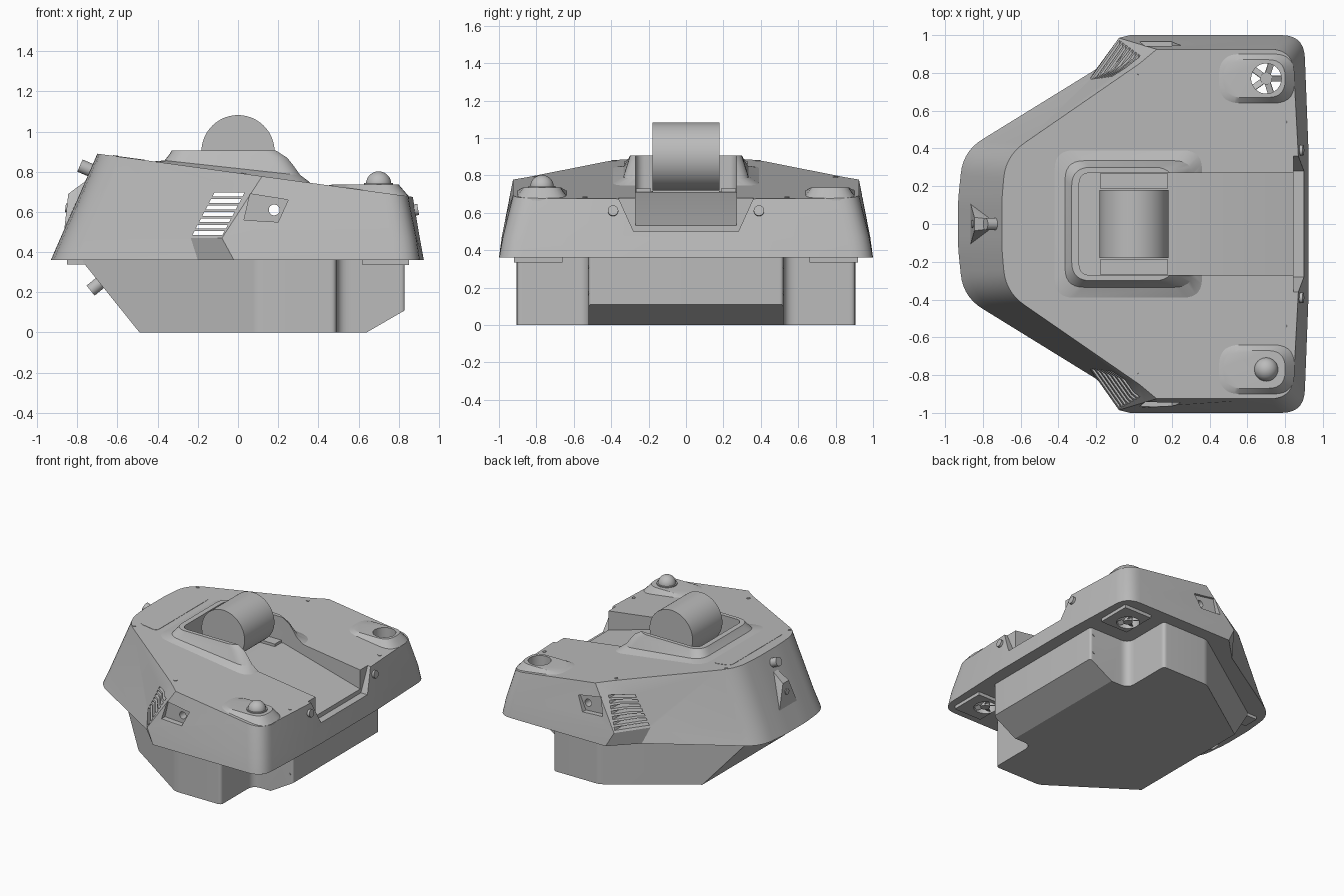
import bpy, bmesh, math
from mathutils import Vector, Matrix

cube = bpy.data.objects.get("Cube")
if cube:
    bpy.data.objects.remove(cube)

grey = bpy.data.materials.new("warm_grey_plastic")
grey.use_nodes = True
grey.diffuse_color = (0.5, 0.5, 0.5, 1)
grey.node_tree.nodes["Principled BSDF"].inputs["Base Color"].default_value = (0.5, 0.5, 0.5, 1)
parts = []


def make(name, bm):
    bmesh.ops.recalc_face_normals(bm, faces=bm.faces)
    mesh = bpy.data.meshes.new(name)
    bm.to_mesh(mesh)
    bm.free()
    mesh.materials.append(grey)
    ob = bpy.data.objects.new(name, mesh)
    bpy.context.collection.objects.link(ob)
    parts.append(ob)
    return ob


def loft_into(bm, rings):
    rows = [[bm.verts.new(p) for p in ring] for ring in rings]
    n = len(rows[0])
    for a, b in zip(rows, rows[1:]):
        for i in range(n):
            j = (i + 1) % n
            bm.faces.new((a[i], a[j], b[j], b[i]))
    bm.faces.new(rows[0])
    bm.faces.new(rows[-1])


def loft(name, rings):
    bm = bmesh.new()
    loft_into(bm, rings)
    return make(name, bm)


def prism(name, pts, axis, lo, hi):
    place = {"x": lambda p, t: (t, p[0], p[1]),
             "y": lambda p, t: (p[0], t, p[1]),
             "z": lambda p, t: (p[0], p[1], t)}[axis]
    return loft(name, [[place(p, t) for p in pts] for t in (lo, hi)])


def box(name, x, y, z):
    return prism(name, [(x[0], y[0]), (x[1], y[0]), (x[1], y[1]), (x[0], y[1])], "z", *z)


def cyl(name, centre, axis, r, length, sides=32):
    m = Matrix.Translation(centre) @ Vector(axis).to_track_quat("Z", "Y").to_matrix().to_4x4()
    bm = bmesh.new()
    bmesh.ops.create_cone(bm, cap_ends=True, segments=sides, radius1=r, radius2=r,
                          depth=length, matrix=m)
    return make(name, bm)


def rounded(corners, seg=7):
    """Outline with each (x, y, r) corner eased over the distance r."""
    out = []
    for i, (x, y, r) in enumerate(corners):
        p = Vector((x, y))
        if r == 0:
            out.append(p)
            continue
        a = p + (Vector(corners[i - 1][:2]) - p).normalized() * r
        b = p + (Vector(corners[(i + 1) % len(corners)][:2]) - p).normalized() * r
        for k in range(seg + 1):
            t = k / seg
            out.append(a * (1 - t) ** 2 + p * 2 * t * (1 - t) + b * t * t)
    return out


def both_sides(half):
    return half + [(x, -y, r) for x, y, r in reversed(half)]


def rect(x0, x1, y0, y1, r):
    return rounded([(x0, y0, r), (x1, y0, r), (x1, y1, r), (x0, y1, r)])


def cut(target, *cutters):
    for c in cutters:
        mod = target.modifiers.new("cut", "BOOLEAN")
        mod.operation, mod.solver, mod.object = "DIFFERENCE", "EXACT", c
        bpy.context.view_layer.objects.active = target
        bpy.ops.object.modifier_apply(modifier=mod.name)


def discard(*cutters):
    for c in cutters:
        parts.remove(c)
        bpy.data.objects.remove(c)


def top(x):
    """Height of the sloping top deck."""
    return 0.89 - 0.137 * (x + 0.7)


# Upper shell: bottom, lower and top outline of each corner, plus rounding
shell_rows = [((-.932, .12), (-.884, .12), (-.70, .12), .05),
              ((-.905, .385), (-.86, .37), (-.68, .36), .12),
              ((-.20, .82), (-.235, .765), (.03, .85), 0),
              ((-.02, 1.0), (-.08, .985), (.12, .925), 0),
              ((.90, 1.0), (.885, .98), (.84, .925), .12),
              ((.925, .36), (.905, .36), (.87, .36), 0)]
rings = []
for level, height in enumerate((lambda x: .36, lambda x: .47, top)):
    outline = rounded(both_sides([(*row[level], row[3]) for row in shell_rows]))
    rings.append([(p.x, p.y, height(p.x)) for p in outline])
shell = loft("upper_shell", rings)

# Raised rim around the roller bay
rings = []
for x0, x1, y, f in ((-.42, .36, .39, -.3), (-.42, .36, .39, 0),
                     (-.365, .315, .335, .2), (-.34, .26, .31, .75), (-.33, .21, .30, 1)):
    rings.append([(p.x, p.y, top(p.x) + f * ((.905 - top(p.x)) if f > 0 else .1))
                  for p in rect(x0, x1, -y, y, .1)])
rim = loft("bay_rim", rings)

# Corner pads for the beacons
pads = {}
for s, side in ((-1, "right"), (1, "left")):
    low = rect(.45, .85, s * .77 - .13, s * .77 + .13, .11)
    high = rect(.47, .80, s * .77 - .10, s * .77 + .10, .09)
    pads[s] = loft(side + "_beacon_pad", [[(p.x, p.y, top(p.x) - .03) for p in low],
                                          [(p.x, p.y, top(p.x)) for p in low],
                                          [(p.x, p.y, .736) for p in high]])

# Roller bay with ramp running out at the rear
bay = prism("bay_cutter", [(-.29, .71), (.2, .71), (1, .49), (1, 1.2), (-.29, 1.2)],
            "y", -.27, .27)
bm = bmesh.new()
bm.from_mesh(bay.data)
ends = [e for e in bm.edges if all(v.co.x < -.28 for v in e.verts)
        and abs(e.verts[0].co.z - e.verts[1].co.z) > .1]
bmesh.ops.bevel(bm, geom=ends, offset=.05, segments=5, profile=.5, affect="EDGES")
bm.to_mesh(bay.data)
bm.free()
flare = prism("flare_cutter", [(-.28, .5), (.28, .5), (.38, .72), (.38, .9), (-.38, .9), (-.38, .72)],
              "x", .845, 1.1)
cut(rim, bay)
cut(shell, bay, flare)
discard(bay, flare)

# Louvre slots across both flank vents
bm = bmesh.new()
for i in range(7):
    z = .485 + i * .032
    x = -.235 + (z - .47) * .52
    loft_into(bm, [[(x + dx, y, z + dz) for dx, dz in ((0, 0), (.15, 0), (.16, .019), (.01, .019))]
                   for y in (-1.1, 1.1)])
slots = make("slot_cutter", bm)
port = cyl("port_cutter", (.18, 0, .61), (0, 1, 0), .027, 2.4)
cut(shell, slots, port)
discard(slots, port)

# Flank pockets, fan shafts and fan units
for s, side in ((-1, "right"), (1, "left")):
    pocket = prism("pocket_cutter", [(.03, .56), (.2, .55), (.25, .66), (.06, .69)],
                   "y", *sorted((s * .925, s * 1.1)))
    shaft = cyl("shaft_cutter", (.7, s * .77, .9 if s > 0 else .2), (0, 0, 1), .08,
                1.6 if s > 0 else .8, 40)
    plate = box(side + "_fan_plate", (.62, .85), (s * .79 - .13, s * .79 + .13), (.335, .362))
    cut(shell, pocket, shaft)
    cut(plate, shaft)
    if s > 0:
        cut(pads[s], shaft)
    discard(pocket, shaft)
    cyl(side + "_fan_hub", (.7, s * .77, .352), (0, 0, 1), .032, .03)
    bm = bmesh.new()
    for i in range(5):
        a = i * math.tau / 5
        turn = Matrix.Translation((.7, s * .77, .355)) @ Matrix.Rotation(a, 4, "Z")
        m = turn @ Matrix.Translation((.055, 0, 0)) @ Matrix.Rotation(.5, 4, "X") \
            @ Matrix.Diagonal((.06, .035, .005, 1))
        bmesh.ops.create_cube(bm, size=1, matrix=m)
    make(side + "_fan_blades", bm)
    # Small fittings on each side
    box(side + "_nose_bracket", (-.85, -.76), (s * .25 - .06, s * .25 + .06), (.338, .362))
    box(side + "_roller_mount", (-.18, .18), (s * .228 - .04, s * .228 + .04), (.705, .73))
    cyl(side + "_rear_sensor", (.882, s * .39, .61), (1, 0, .17), .028, .03, 24)
    for n, (x, y) in enumerate(((-.61, .385), (.03, .80), (.82, .54))):
        cyl(f"{side}_deck_screw_{n}", (x, s * y, top(x)), (.136, 0, 1), .013, .008, 12)
    cyl(side + "_rim_screw", (-.25, s * .19, .712), (0, 0, 1), .013, .01, 12)
    for n, (x, z) in enumerate(((.8, .31), (.8, .17))):
        cyl(f"{side}_base_screw_{n}", (x, s * .52, z), (0, 1, 0), .011, .01, 12)

# Thin access panel on the nose deck
panel = rect(-.61, -.46, -.33, .33, .04)
loft("access_panel", [[(p.x, p.y, top(p.x) + h) for p in panel] for h in (-.005, .002)])

# Roller and beacon dome
cyl("roller", (0, 0, .9), (0, 1, 0), .182, .36, 72)
cyl("beacon_collar", (.7, -.77, .735), (0, 0, 1), .072, .016, 40)
bm = bmesh.new()
bmesh.ops.create_uvsphere(bm, u_segments=32, v_segments=16, radius=.063,
                          matrix=Matrix.Translation((.7, -.77, .739)))
make("beacon_dome", bm)

# Nose sensor hood and knobs
bm = bmesh.new()
for x, y, z in ((-.866, .11, .5), (-.845, .035, .69), (-.75, .025, .76), (-.7, .1, .5)):
    for s in (-1, 1):
        bm.verts.new((x, s * y, z))
bmesh.ops.convex_hull(bm, input=bm.verts)
make("nose_sensor_hood", bm)
cyl("nose_sensor_lens", (-.853, 0, .62), (-1, 0, .11), .022, .012, 24)
cyl("nose_button", (-.75, 0, .815), (-.92, 0, .4), .033, .08, 24)
cyl("lower_nose_button", (-.695, 0, .24), (-.78, 0, -.63), .032, .1, 24)

# Lower body, with raked nose and a bevelled tail
plan = rounded(both_sides([(-.80, .29, 0), (.1, .905, .03), (.49, .905, .03),
                           (.49, .52, .07), (.83, .52, .02)]))
base = prism("lower_body", plan, "z", 0, .37)
rake = prism("rake_cutter", [(-.482, -.01), (-.82, .41), (-1.1, .41), (-1.1, -.01)], "y", -1, 1)
tail = prism("tail_cutter", [(.6227, -.01), (.8991, .15), (1, .15), (1, -.01)], "y", -1, 1)
cut(base, rake, tail)
discard(rake, tail)

# Smooth curved parts, keeping edges sharp
bpy.ops.object.select_all(action="DESELECT")
for ob in parts:
    ob.select_set(True)
bpy.context.view_layer.objects.active = shell
bpy.ops.object.shade_smooth_by_angle(angle=math.radians(28))
